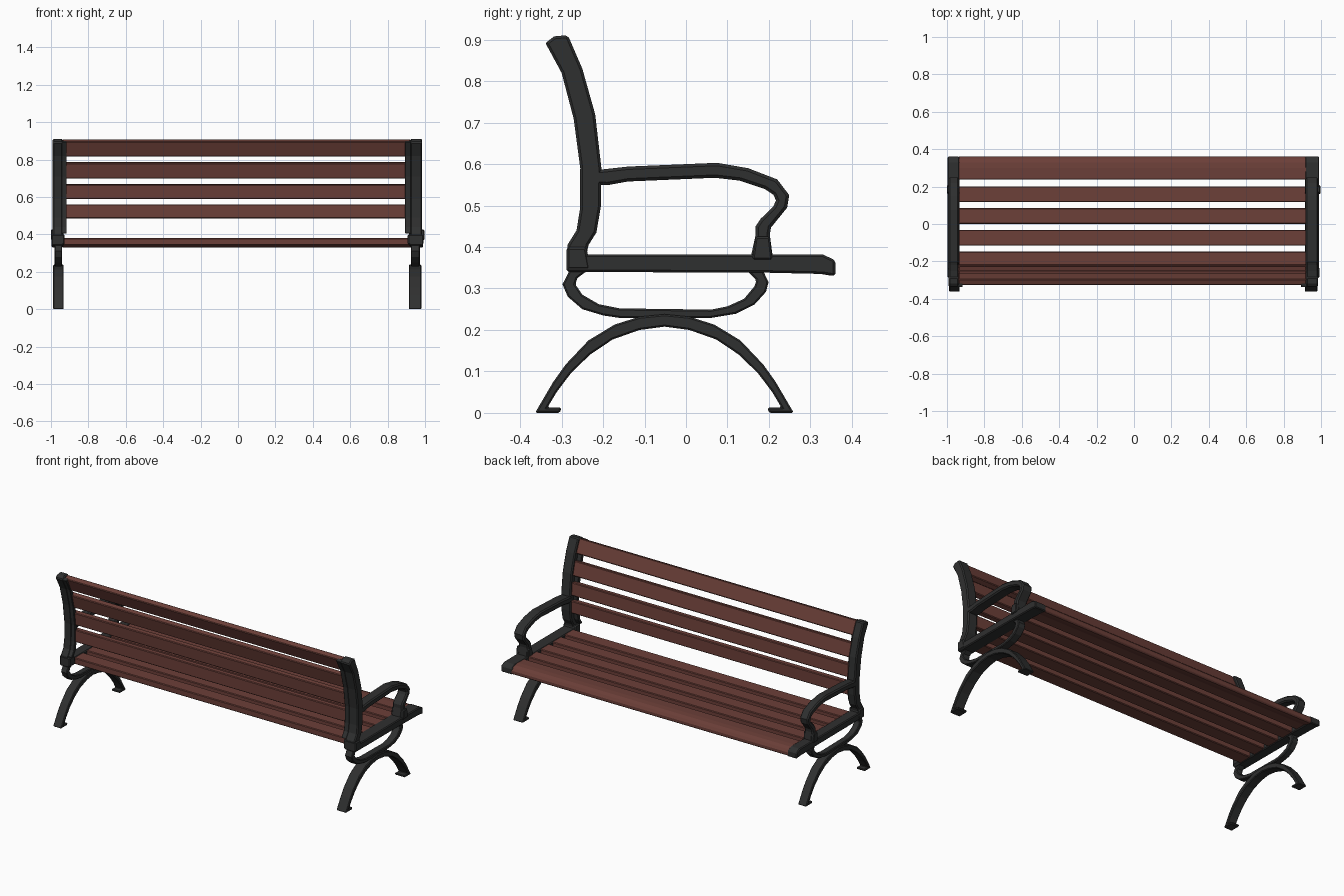
import bpy, bmesh
from mathutils import Vector


def material(name, rgb):
    m = bpy.data.materials.new(name)
    m.diffuse_color = (*rgb, 1)
    return m


IRON = material("dark_iron", (0.028, 0.029, 0.029))
WOOD = material("red_wood", (0.15, 0.05, 0.04))


def prism(name, profile, x0, x1, mat, bevel=0.005, segments=1):
    """Extrude a closed (y, z) profile along x from x0 to x1."""
    bm = bmesh.new()
    face = bm.faces.new([bm.verts.new((x0, y, z)) for y, z in profile])
    out = bmesh.ops.extrude_face_region(bm, geom=[face])
    verts = [g for g in out["geom"] if isinstance(g, bmesh.types.BMVert)]
    bmesh.ops.translate(bm, verts=verts, vec=(x1 - x0, 0, 0))
    bmesh.ops.recalc_face_normals(bm, faces=bm.faces)
    me = bpy.data.meshes.new(name)
    bm.to_mesh(me)
    bm.free()
    me.materials.append(mat)
    ob = bpy.data.objects.new(name, me)
    bpy.context.collection.objects.link(ob)
    b = ob.modifiers.new("edge", "BEVEL")
    b.width, b.segments = bevel, segments
    b.limit_method, b.angle_limit = "ANGLE", 0.9
    return ob


# Back post: matching front and rear edges, bottom to top
POST_F = [(-.245, .36), (-.235, .405), (-.216, .435), (-.205, .5), (-.204, .59),
          (-.219, .72), (-.25, .83), (-.285, .911)]
POST_R = [(-.288, .36), (-.286, .405), (-.264, .44), (-.256, .49), (-.255, .59),
          (-.271, .71), (-.30, .82), (-.339, .892)]
POST = POST_F + [(-.318, .908)] + POST_R[::-1]
MID = [((f[0] * .4 + r[0] * .6), (f[1] * .4 + r[1] * .6)) for f, r in zip(POST_F, POST_R)]
FLANGE = MID[1:] + POST_R[:0:-1]

ARM = [(-.22, .585), (-.14, .594), (.075, .603), (.15, .59), (.22, .563), (.249, .525),
       (.244, .495), (.205, .447), (.202, .43), (.21, .37), (.155, .37), (.168, .43),
       (.168, .45), (.18, .468), (.21, .497), (.217, .512), (.211, .526), (.19, .54),
       (.13, .56), (.07, .567), (-.14, .558), (-.19, .549), (-.22, .551)]
ARM_FOOT = [(.16, .37), (.168, .425), (.202, .425), (.208, .37)]
BEAM = [(-.288, .34), (-.288, .382), (.33, .382), (.36, .368), (.36, .33), (.33, .335), (.2, .338)]

SCROLL = [(-.28, .345), (-.298, .31), (-.285, .28), (-.25, .25), (-.2, .235), (-.16, .229),
          (.06, .229), (.12, .239), (.165, .261), (.193, .292), (.199, .315), (.185, .345),
          (.145, .345), (.17, .32), (.165, .305), (.14, .275), (.1, .257), (.06, .249),
          (-.16, .252), (-.21, .262), (-.25, .285), (-.267, .31), (-.262, .325), (-.235, .345)]

# Half of the arched leg, offsets from the arch centre at y = -0.05
C = -.052
OUTER = [(.312, 0), (.268, .075), (.238, .117), (.183, .175), (.12, .213), (.06, .232)]
INNER = [(.06, .2), (.125, .177), (.18, .14), (.226, .095), (.26, .05), (.282, .013), (.248, .013), (.252, 0)]
LEG = ([(C - d, z) for d, z in OUTER] + [(C, .238)] + [(C + d, z) for d, z in OUTER[::-1]]
       + [(C + d, z) for d, z in INNER[::-1]] + [(C, .208)] + [(C - d, z) for d, z in INNER])


# Cast iron end frames; the right one is slightly wider
def frame(side, s, c, k):
    parts = [("back_post", POST, -.022, .031, .006), ("slat_flange", FLANGE, -.044, -.018, .002),
             ("armrest", ARM, -.024, .031, .007), ("arm_foot", ARM_FOOT, -.028, .041, .004),
             ("seat_beam", BEAM, -.027, .036, .005), ("under_scroll", SCROLL, -.019, .021, .004),
             ("arched_leg", LEG, -.028, .028, .004)]
    for name, prof, a, b, bev in parts:
        prism(f"{side}_{name}", prof, c + s * a * k, c + s * b * k, IRON, bev)
    # flared collar where the post meets the beam
    prism(f"{side}_post_collar", [(-.288, .345), (-.288, .4), (-.24, .4), (-.23, .345)],
          c - s * .033 * k, c + s * .037 * k, IRON, .006)


frame("left", -1, -.960, 1)
frame("right", 1, .947, 1.2)

X0, X1 = -.938, .922

# Seat slats, the front one wide with a rounded nose
for i in range(4):
    y = -.232 + i * .1165
    prism(f"seat_slat_{i + 1}", [(y, .342), (y, .38), (y + .084, .38), (y + .084, .342)],
          X0, X1, WOOD, .004)
prism("front_seat_slat", [(.238, .342), (.238, .38), (.30, .381), (.33, .378), (.35, .37),
                          (.36, .355), (.36, .338), (.35, .331), (.33, .334), (.30, .342)],
      X0, X1, WOOD, .003)

# Backrest slats following the curve of the posts
BACK = [((-.23, .485), (-.23, .56)), ((-.231, .59), (-.238, .667)),
        ((-.244, .702), (-.265, .785)), ((-.276, .822), (-.311, .902))]
for i, (lo, hi) in enumerate(BACK):
    lo, hi = Vector(lo), Vector(hi)
    d = (hi - lo).normalized()
    n = Vector((d.y, -d.x)) * .017
    prism(f"back_slat_{i + 1}", [tuple(p) for p in (lo - n, lo + n, hi + n, hi - n)],
          X0, X1, WOOD, .004)
